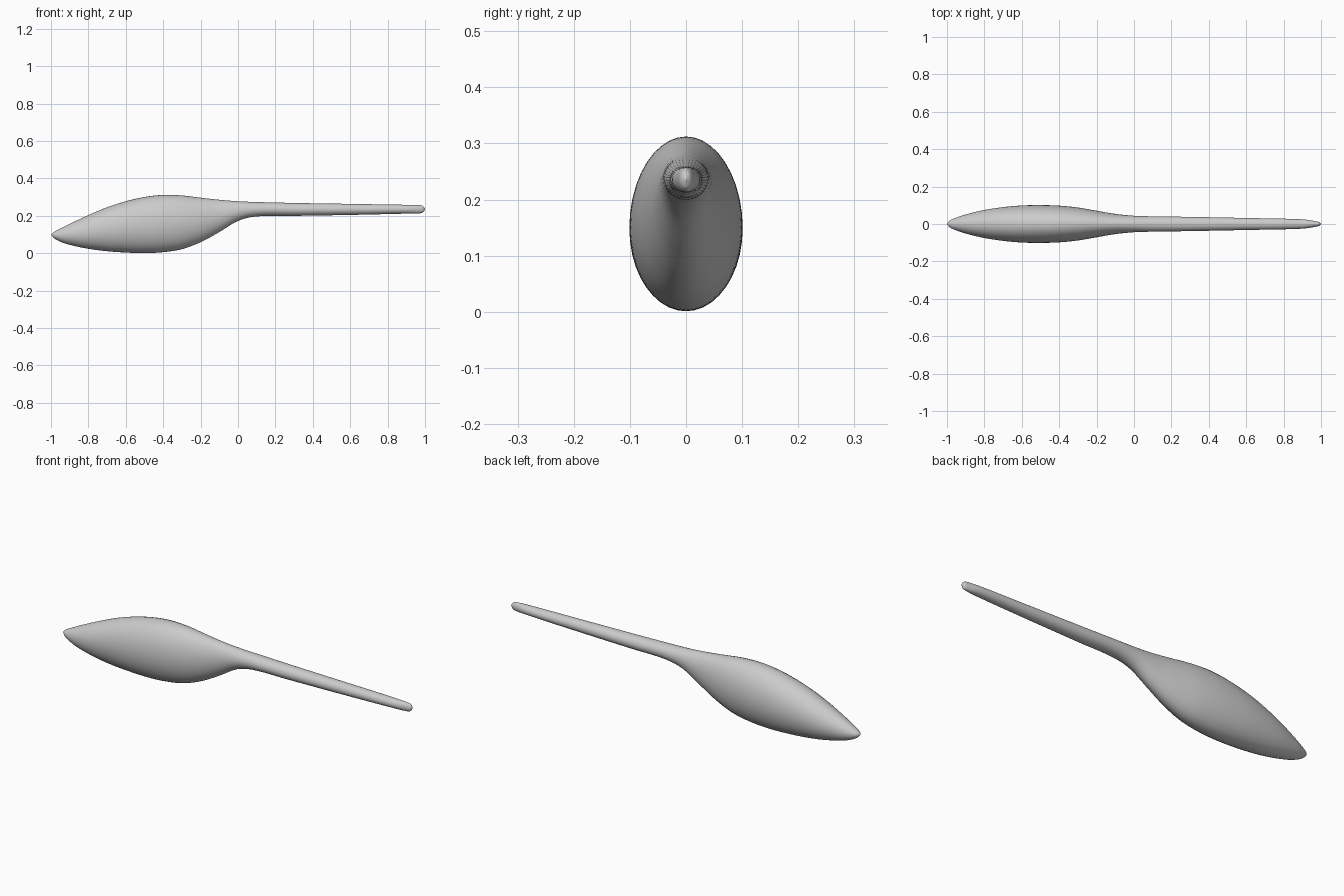
import bpy, bmesh, math
from mathutils import Vector

cube = bpy.data.objects.get("Cube")
if cube:
    bpy.data.objects.remove(cube, do_unlink=True)

SIDES = 40
STEPS = 5

# Stations along the length: x, bottom z, top z, half width
STATIONS = [Vector(s) for s in (
    (-1.0, .10, .10, 0), (-.985, .082, .113, .018), (-.95, .062, .132, .034),
    (-.9, .045, .157, .051), (-.8, .024, .204, .075), (-.7, .011, .246, .09),
    (-.6, .004, .278, .099), (-.5, .001, .301, .101), (-.4, .006, .312, .098),
    (-.3, .022, .309, .088), (-.2, .059, .297, .071), (-.1, .113, .286, .054),
    (0, .173, .278, .044), (.1, .197, .274, .041), (.3, .200, .269, .038),
    (.6, .205, .264, .032), (.9, .212, .259, .025), (.975, .214, .257, .014),
    (.992, .221, .250, .009), (1.0, .236, .236, 0))]


def smooth_stations(points):
    """Catmull-Rom blend between neighbouring stations, spaced by x."""
    def slope(i):
        a, b = points[max(i - 1, 0)], points[min(i + 1, len(points) - 1)]
        return (b - a) / (b.x - a.x)

    result = []
    for i in range(len(points) - 1):
        a, b = points[i], points[i + 1]
        span = b.x - a.x
        for k in range(STEPS):
            t = k / STEPS
            p = (a * (2*t**3 - 3*t**2 + 1) + b * (3*t**2 - 2*t**3)
                 + slope(i) * span * (t**3 - 2*t**2 + t)
                 + slope(i + 1) * span * (t**3 - t**2))
            p.x = a.x + span * t
            result.append(p)
    return result[1:]


# Elliptical rings lofted into one closed skin
bm = bmesh.new()
rings = []
for x, low, high, half in smooth_stations(STATIONS):
    mid, rad = (low + high) / 2, (high - low) / 2
    angles = [math.tau * k / SIDES for k in range(SIDES)]
    rings.append([bm.verts.new((x, half * math.cos(a), mid + rad * math.sin(a)))
                  for a in angles])
for a, b in zip(rings, rings[1:]):
    for k in range(SIDES):
        n = (k + 1) % SIDES
        bm.faces.new((a[k], a[n], b[n], b[k]))

# Pointed nose and handle end
for ring, station in ((rings[0], STATIONS[0]), (rings[-1], STATIONS[-1])):
    tip = bm.verts.new((station.x, 0, station.y))
    for k in range(SIDES):
        bm.faces.new((tip, ring[k], ring[(k + 1) % SIDES]))
bmesh.ops.recalc_face_normals(bm, faces=bm.faces)

mesh = bpy.data.meshes.new("body_and_handle")
bm.to_mesh(mesh)
bm.free()
body = bpy.data.objects.new("body_and_handle", mesh)
bpy.context.collection.objects.link(body)

# Plain grey finish
grey = bpy.data.materials.new("light_grey")
grey.use_nodes = True
colour = (.6, .6, .6, 1)
grey.diffuse_color = colour
grey.node_tree.nodes["Principled BSDF"].inputs["Base Color"].default_value = colour
mesh.materials.append(grey)

bpy.context.view_layer.objects.active = body
body.select_set(True)
bpy.ops.object.shade_smooth_by_angle(angle=math.radians(50))
